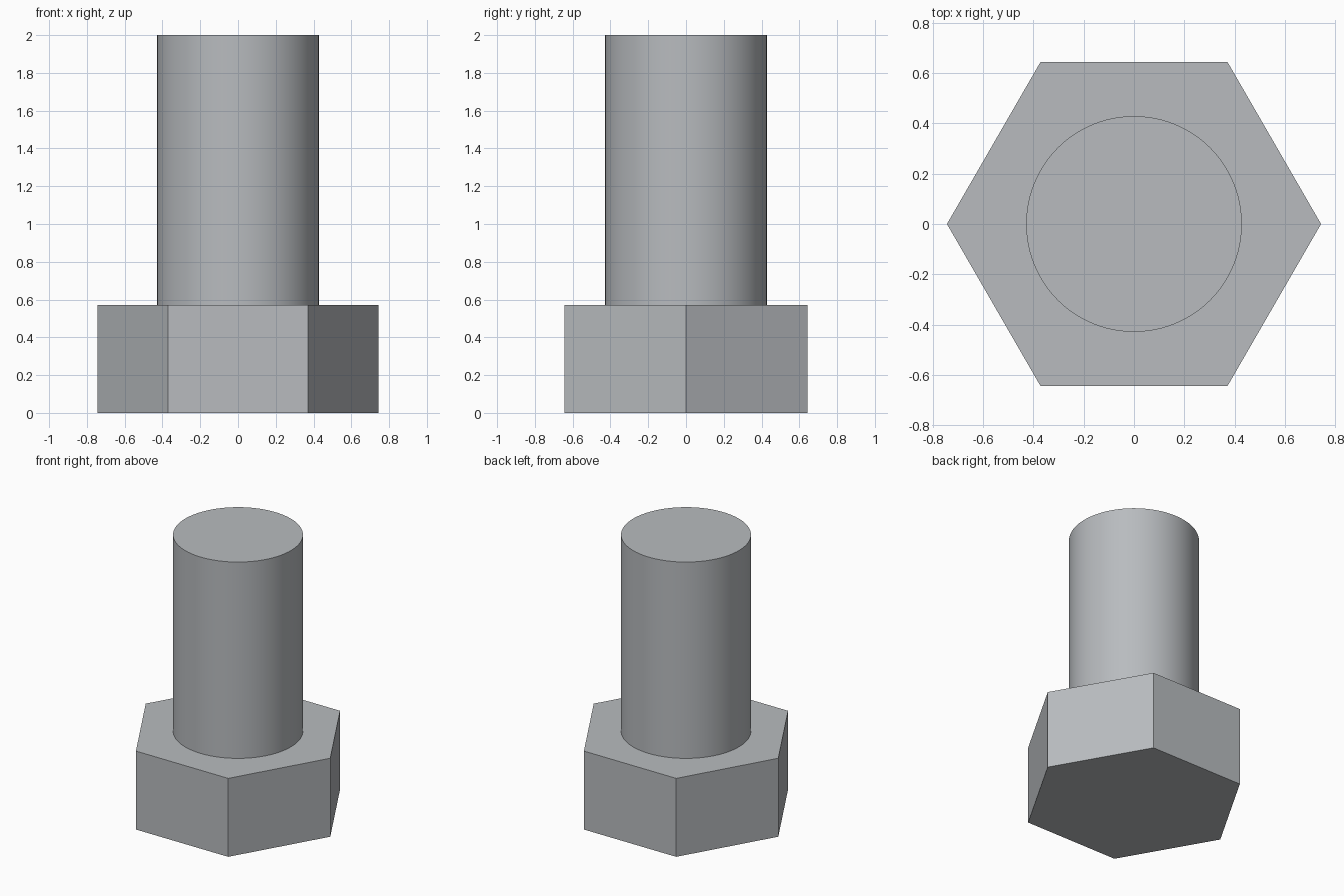
import bpy, bmesh, math

if "Cube" in bpy.data.objects:
    bpy.data.objects.remove(bpy.data.objects["Cube"])

steel = bpy.data.materials.new("steel_grey")
steel.diffuse_color = (0.48, 0.5, 0.52, 1)
steel.use_nodes = True
steel.node_tree.nodes["Principled BSDF"].inputs["Base Color"].default_value = steel.diffuse_color


def prism(name, sides, radius, z0, z1, smooth=False):
    """Upright regular prism with a corner on +x."""
    bm = bmesh.new()
    angles = [2 * math.pi * i / sides for i in range(sides)]
    base = bm.faces.new([bm.verts.new((radius * math.cos(a), radius * math.sin(a), z0))
                         for a in angles])
    ext = bmesh.ops.extrude_face_region(bm, geom=[base], use_keep_orig=True)
    for v in ext["geom"]:
        if isinstance(v, bmesh.types.BMVert):
            v.co.z = z1
    bmesh.ops.recalc_face_normals(bm, faces=bm.faces)
    # Side walls may be smooth, caps stay flat
    for f in bm.faces:
        f.smooth = smooth and len(f.verts) == 4
    mesh = bpy.data.meshes.new(name)
    bm.to_mesh(mesh)
    bm.free()
    mesh.materials.append(steel)
    obj = bpy.data.objects.new(name, mesh)
    bpy.context.collection.objects.link(obj)
    return obj


HEAD_H = 0.571
FLAT = 0.6435  # centre to flat of the hexagon

# Hexagonal head
prism("hex_head", 6, FLAT / math.cos(math.pi / 6), 0, HEAD_H)
# Plain round shank
prism("shank", 96, 0.4286, HEAD_H, 2.0, smooth=True)
